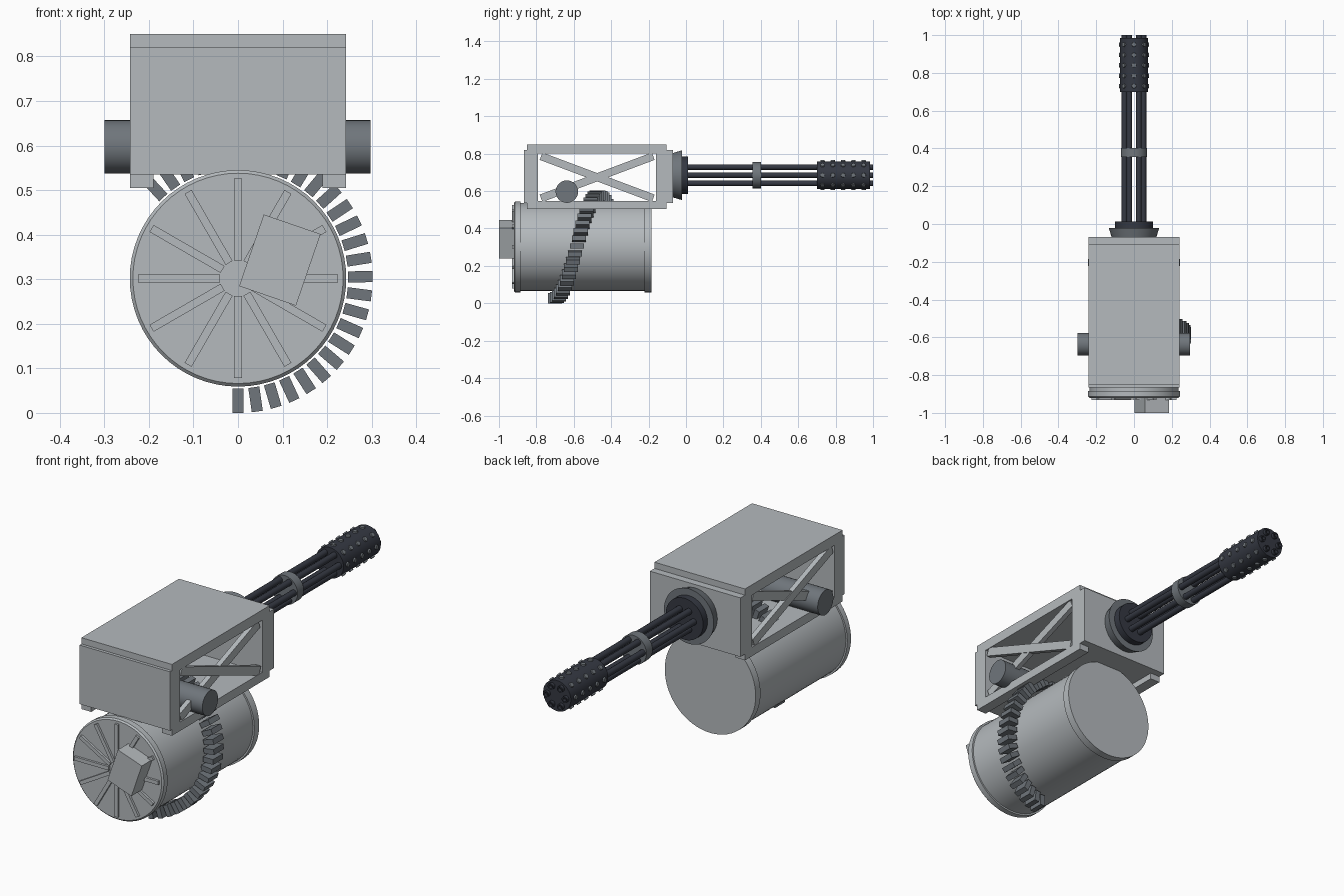
import bpy, bmesh
from math import sin, cos, pi, radians, atan2, hypot
from mathutils import Matrix, Vector

cube = bpy.data.objects.get("Cube")
if cube:
    bpy.data.objects.remove(cube, do_unlink=True)


def material(name, r, g, b):
    m = bpy.data.materials.new(name)
    m.use_nodes = True
    m.diffuse_color = (r, g, b, 1)
    m.node_tree.nodes["Principled BSDF"].inputs["Base Color"].default_value = (r, g, b, 1)
    return m


LIGHT = material("light grey paint", .46, .49, .51)
MID = material("mid grey metal", .16, .18, .20)
DARK = material("dark gunmetal", .035, .04, .055)


def finish(name, bm, mat, smooth=False):
    bmesh.ops.recalc_face_normals(bm, faces=bm.faces)
    mesh = bpy.data.meshes.new(name)
    bm.to_mesh(mesh)
    bm.free()
    mesh.materials.append(mat)
    ob = bpy.data.objects.new(name, mesh)
    bpy.context.scene.collection.objects.link(ob)
    if smooth:
        bpy.ops.object.select_all(action='DESELECT')
        ob.select_set(True)
        bpy.context.view_layer.objects.active = ob
        bpy.ops.object.shade_smooth_by_angle(angle=radians(35))
    return ob


def add_box(bm, center, size, turn=Matrix()):
    m = Matrix.Translation(center) @ turn @ Matrix.Diagonal((*size, 1))
    bmesh.ops.create_cube(bm, size=1, matrix=m)


def add_span(bm, x0, x1, y0, y1, z0, z1):
    add_box(bm, ((x0 + x1) / 2, (y0 + y1) / 2, (z0 + z1) / 2), (x1 - x0, y1 - y0, z1 - z0))


def add_lathe(bm, profile, x, z, sides):
    """Revolve (y, radius) points round an axis along y; zero radius closes an end."""
    rings = []
    for y, r in profile:
        if r == 0:
            rings.append([bm.verts.new((x, y, z))] * sides)
        else:
            rings.append([bm.verts.new((x + r * cos(2 * pi * i / sides), y,
                                        z + r * sin(2 * pi * i / sides))) for i in range(sides)])
    for a, b in zip(rings, rings[1:]):
        for i in range(sides):
            j = (i + 1) % sides
            bm.faces.new(list(dict.fromkeys((a[i], a[j], b[j], b[i]))))


def lathe(name, profile, z, mat, sides=48):
    bm = bmesh.new()
    add_lathe(bm, profile, 0, z, sides)
    return finish(name, bm, mat, True)


DRUM_Z, GUN_Z, W = .302, .685, .242

# Ammunition drum with a raised rim at each end
lathe("drum", [(-.92, 0), (-.92, .236), (-.913, .243), (-.885, .243), (-.885, .235),
               (-.222, .235), (-.222, .243), (-.185, .243), (-.185, 0)], DRUM_Z, LIGHT, 64)

# Radial ribs on the drum end
bm = bmesh.new()
for i in range(12):
    turn = Matrix.Rotation(i * pi / 6, 4, 'Y')
    add_box(bm, Vector((0, -.922, DRUM_Z)) + turn @ Vector((.132, 0, 0)), (.184, .018, .018), turn)
finish("drum_ribs", bm, LIGHT)

# Tilted drive housing
bm = bmesh.new()
add_box(bm, (.094, -.958, .343), (.135, .084, .17), Matrix.Rotation(radians(19), 4, 'Y'))
finish("drive_housing", bm, LIGHT)

# Belt of links spiralling round the drum
bm = bmesh.new()
for i in range(28):
    a = radians(-90 + 8.25 * i)
    center = (.2745 * cos(a), -.70 + .00128 * 8.25 * i, DRUM_Z + .2745 * sin(a))
    add_box(bm, center, (.055, .075, .025), Matrix.Rotation(-a, 4, 'Y'))
finish("ammunition_belt", bm, MID)

# Housing end plates
for name, y0, y1 in (("rear_plate", -.865, -.79), ("front_plate", -.16, -.07)):
    bm = bmesh.new()
    add_span(bm, -W, W, y0, y1, .535, .82)
    finish(name, bm, LIGHT)

# Top cover and floor
bm = bmesh.new()
add_span(bm, -W, W, -.85, -.105, .82, .85)
add_span(bm, -W, W, -.79, -.16, .80, .82)
finish("top_cover", bm, LIGHT)
bm = bmesh.new()
add_span(bm, -W, W, -.79, -.16, .535, .548)
finish("floor", bm, LIGHT)

# Bottom rails and crossed side braces
for side, sx in (("left", 1), ("right", -1)):
    bm = bmesh.new()
    add_box(bm, (sx * (W - .026), -.4775, .52), (.052, .745, .03))
    finish(side + "_rail", bm, LIGHT)
    bm = bmesh.new()
    dy, dz = .60, .225
    for s in (1, -1):
        add_box(bm, (sx * (W - .016 - .002 * s), -.475, .674), (.024, hypot(dy, dz), .042),
                Matrix.Rotation(s * atan2(dz, dy), 4, 'X'))
    finish(side + "_cross_brace", bm, LIGHT)

# Pivot shaft through the housing
bm = bmesh.new()
bmesh.ops.create_cone(bm, cap_ends=True, segments=48, radius1=.06, radius2=.06, depth=.597,
                      matrix=Matrix.Translation((-.0015, -.637, .597)) @ Matrix.Rotation(pi / 2, 4, 'Y'))
finish("pivot_shaft", bm, MID, True)

# Flared collar and dark rotor hub
lathe("barrel_collar", [(-.075, 0), (-.075, .117), (-.022, .133), (-.022, 0)], GUN_Z, MID)
lathe("rotor_hub", [(-.03, 0), (-.03, .1), (.012, .1), (.012, 0)], GUN_Z, DARK)

# Six hollow barrels
bm = bmesh.new()
for i in range(6):
    a = i * pi / 3
    add_lathe(bm, [(0, .015), (1, .015), (1, .009), (.94, .009), (.94, 0)],
              .05 * cos(a), GUN_Z + .05 * sin(a), 16)
finish("barrels", bm, DARK, True)

# Clamp band and muzzle shroud
lathe("clamp_band", [(.355, 0), (.355, .07), (.402, .07), (.402, 0)], GUN_Z, MID)
lathe("muzzle_shroud", [(.70, 0), (.70, .074), (.985, .074), (.985, 0)], GUN_Z, DARK)

# Rows of studs round the shroud
bm = bmesh.new()
for row in range(5):
    for i in range(8):
        turn = Matrix.Rotation(i * pi / 4, 4, 'Y')
        place = Matrix.Translation((0, .73 + .055 * row, GUN_Z)) @ turn @ Matrix.Translation((0, 0, .074))
        bmesh.ops.create_cone(bm, cap_ends=True, segments=12, radius1=.013, radius2=.011,
                              depth=.012, matrix=place)
finish("shroud_studs", bm, MID, True)
